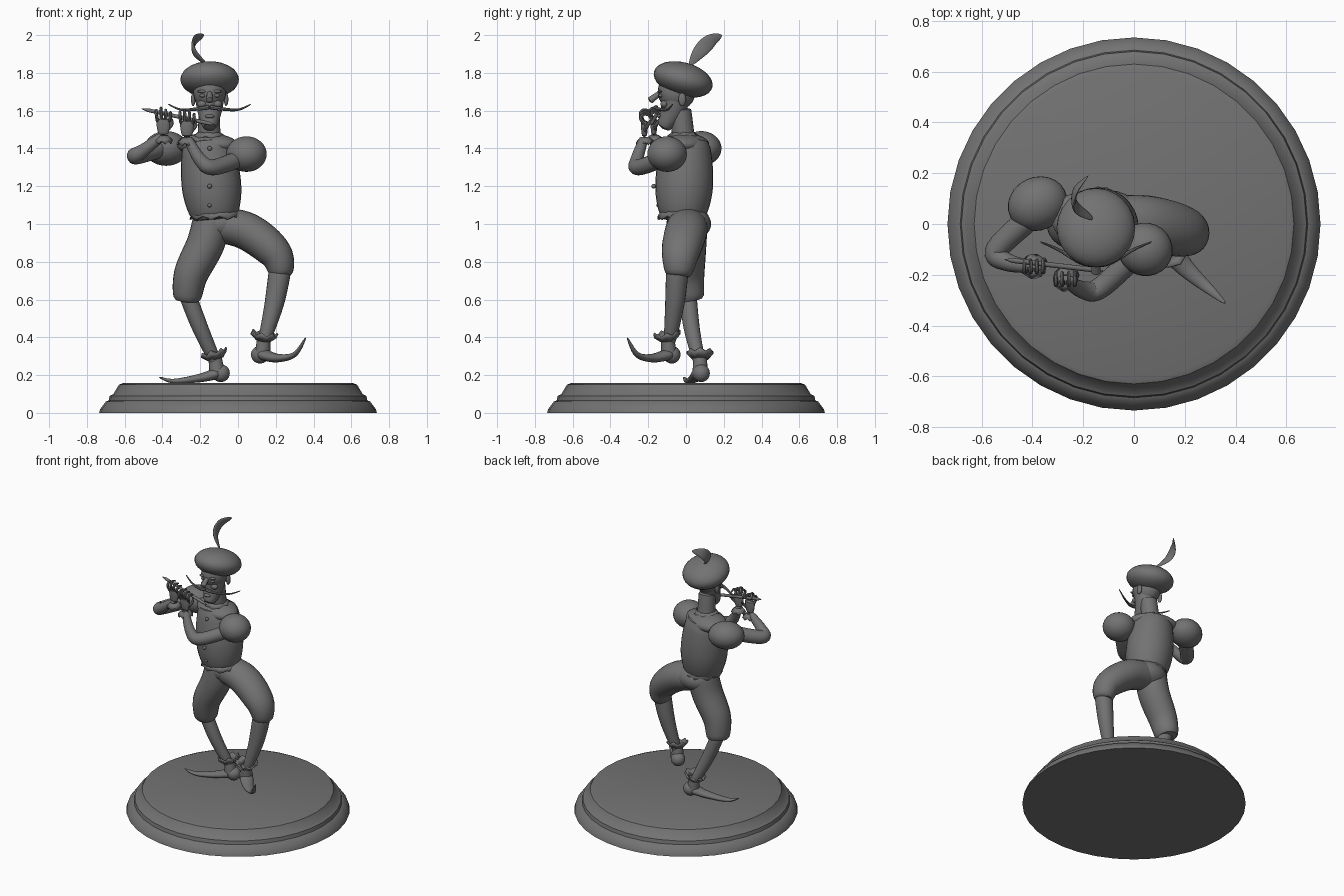
import bpy, bmesh, math
from mathutils import Vector

cube = bpy.data.objects.get("Cube")
if cube:
    bpy.data.objects.remove(cube)

SIDE, BACK, UP = Vector((1, 0, 0)), Vector((0, 1, 0)), Vector((0, 0, 1))
grey = bpy.data.materials.new("stone_grey")
grey.use_nodes = True
tone = (.17, .17, .17, 1)
grey.diffuse_color = tone
grey.node_tree.nodes["Principled BSDF"].inputs["Base Color"].default_value = tone
parts = []


def finish(name, bm):
    bmesh.ops.recalc_face_normals(bm, faces=bm.faces)
    mesh = bpy.data.meshes.new(name)
    bm.to_mesh(mesh)
    bm.free()
    mesh.materials.append(grey)
    ob = bpy.data.objects.new(name, mesh)
    bpy.context.collection.objects.link(ob)
    parts.append(ob)
    return ob


def bridge(bm, low, high):
    for k in range(len(low)):
        bm.faces.new((low[k - 1], low[k], high[k], high[k - 1]))


def tube(name, rows, ref=BACK, sides=20):
    """Skin elliptical rings given as (centre, width, depth)."""
    bm, rings = bmesh.new(), []
    last = len(rows) - 1
    for i, (centre, width, depth) in enumerate(rows):
        along = rows[min(i + 1, last)][0] - rows[max(i - 1, 0)][0]
        u = along.cross(ref).normalized()
        v = u.cross(along).normalized()
        angles = [math.tau * k / sides for k in range(sides)]
        rings.append([bm.verts.new(centre + u * width * math.cos(a) + v * depth * math.sin(a))
                      for a in angles])
    for low, high in zip(rings, rings[1:]):
        bridge(bm, low, high)
    bm.faces.new(rings[0])
    bm.faces.new(rings[-1])
    return finish(name, bm)


def limb(name, points, start, end, swell=0, depth=1, ref=BACK, sides=20):
    """Tapered, rounded tube on a smooth path; swell fattens its middle."""
    p = [Vector(q) for q in points]
    p = [p[0], *p, p[-1]]
    spans, cuts, rows = len(points) - 1, 8, []
    for n in range(spans * cuts + 1):
        i = min(n // cuts, spans - 1)
        s = n / cuts - i
        a, b, c, d = p[i:i + 4]
        centre = b + s / 2 * (c - a + s * (2*a - 5*b + 4*c - d + s * (3*b - a - 3*c + d)))
        t = n / (spans * cuts)
        radius = start + (end - start) * t + swell * math.sin(math.pi * t)
        radius *= max(.1, math.sqrt(1 - (2 * t - 1) ** 16))
        rows.append((centre, radius, radius * depth))
    return tube(name, rows, ref, sides)


def ball(name, centre, size, tilt=0, turn=0):
    bm = bmesh.new()
    bmesh.ops.create_uvsphere(bm, u_segments=24, v_segments=16, radius=1)
    ob = finish(name, bm)
    ob.location, ob.scale, ob.rotation_euler = centre, size, (tilt, 0, turn)
    return ob


def frill(name, centre, axis, inner, outer, height, teeth=7):
    """Flared band with a pointed edge."""
    centre, axis = Vector(centre), Vector(axis).normalized()
    u = axis.cross(BACK).normalized()
    v = axis.cross(u)
    bm, low, high = bmesh.new(), [], []
    for k in range(teeth * 2):
        a = math.pi * k / teeth
        spoke = u * math.cos(a) + v * math.sin(a)
        reach = height if k % 2 else height * .6
        low.append(bm.verts.new(centre + spoke * inner))
        high.append(bm.verts.new(centre + spoke * outer + axis * reach))
    bridge(bm, low, high)
    finish(name, bm).modifiers.new("thickness", "SOLIDIFY").thickness = .01


# Round stepped plinth
profile = [(0, .735), (.02, .73), (.06, .7), (.065, .685), (.09, .68), (.1, .66), (.15, .63), (.157, .61)]
tube("plinth", [(UP * z, radius, radius) for z, radius in profile], sides=36)

# Torso, with the chest turned to one side
limb("torso", [(-.12, -.02, 1.01), (-.14, -.01, 1.2), (-.165, 0, 1.46)], start=.105, end=.12,
     swell=.045, depth=.97, sides=28)
ball("shoulders", (-.165, 0, 1.42), (.17, .115, .06), turn=-.35)
limb("neck", [(-.155, -.01, 1.42), (-.15, -.03, 1.62)], start=.062, end=.055)
frill("collar", (-.155, -.015, 1.49), -UP, inner=.055, outer=.085, height=.035)
frill("jacket_hem", (-.12, -.015, 1.07), -UP, inner=.12, outer=.137, height=.045, teeth=9)
for row in range(4):
    bulge = .03 * math.sin(math.pi * row / 3)
    ball("button", (-.15, -.145 - bulge, 1.1 + row / 10), Vector((.012, .012, .012)))

# Head and face
face = Vector((-.15, -.05, 1.68))
ball("skull", face + UP * .02, (.087, .1, .1))
limb("jaw", [face + UP * .04, face - UP * .08 - BACK * .02, face - UP * .175 - BACK * .075],
     start=.085, end=.03, swell=.008, sides=24)
limb("nose", [face - BACK * .08 + UP * .02, face - BACK * .145 - UP * .03], start=.012, end=.02, ref=SIDE)
ball("lower_lip", face - BACK * .09 - UP * .11, (.025, .014, .01))
for s in (-1, 1):
    ball("ear", face + SIDE * s * .087 + BACK * .03 - UP * .02, (.012, .02, .035))
    ball("eye", face + SIDE * s * .036 - BACK * .083, (.018, .012, .01))
    ball("brow", face + SIDE * s * .038 - BACK * .087 + UP * .022, (.026, .012, .008))
    ball("cheek", face + SIDE * s * .04 - BACK * .065 - UP * .045, (.025, .02, .02))
    limb("moustache", [face + SIDE * s * out - BACK * front - UP * drop for out, front, drop in
                       [(0, .11, .06), (.06, .1, .07), (.15, .05, .075), (.22, .02, .045)]],
         start=.013, end=.003, ref=UP, sides=8)

# Tilted beret and feather
ball("beret", face + BACK * .035 + UP * .085, (.155, .16, .09), tilt=-.27)
limb("feather", [(-.16, .02, 1.84), (-.23, .07, 1.91), (-.23, .13, 1.97), (-.18, .19, 2)],
     start=.006, end=.005, swell=.034, depth=.25, ref=SIDE)

# Puffed sleeves and arms
ball("right_sleeve", (-.38, .08, 1.4), (.12, .105, .092), turn=.45)
ball("left_sleeve", (.045, -.1, 1.37), (.108, .105, .094), turn=-.4)
wrists = {"right": Vector((-.395, -.17, 1.47)), "left": Vector((-.27, -.22, 1.46))}
limb("right_arm", [(-.38, .05, 1.41), (-.54, -.1, 1.36), (-.5, -.15, 1.39), wrists["right"]],
     start=.05, end=.022, swell=.005, ref=UP)
limb("left_arm", [(.02, -.11, 1.35), (-.13, -.25, 1.3), (-.2, -.26, 1.34), wrists["left"]],
     start=.045, end=.022, swell=.006, ref=UP)
limb("flute", [(-.51, -.14, 1.61), (-.12, -.185, 1.525)], start=.01, end=.01, sides=12)

# Hands with fingers over the flute
for name, wrist in wrists.items():
    frill(name + "_wrist_cuff", wrist, BACK * .1 - UP, inner=.025, outer=.05, height=.04)
    limb(name + "_palm", [wrist, wrist + UP * .09], start=.02, end=.034, swell=.008, depth=.5)
    for i in range(4):
        spread = SIDE * (i - 1.5)
        tip = wrist + UP * (.145 - .012 * abs(i - 1)) + spread * .025
        limb(name + "_finger", [wrist + UP * .07 + spread * .02, tip - UP * .02 - BACK * .02,
                                tip, tip + BACK * .035 - UP * .01],
             start=.01, end=.006, ref=SIDE, sides=8)
    limb(name + "_thumb", [wrist + UP * .03 + SIDE * .02, wrist + UP * .06 + SIDE * .045 + BACK * .015,
                           wrist + UP * .09 + SIDE * .04 + BACK * .035],
         start=.012, end=.007, ref=SIDE, sides=8)

# Breeches
ball("seat", (-.1, .015, 1), (.135, .118, .09))
limb("right_breeches", [(-.13, .01, 1.06), (-.17, 0, .9), (-.25, 0, .73), (-.27, .02, .585)],
     start=.1, end=.07, swell=.012, depth=1.08, sides=24)
limb("left_breeches", [(-.12, .01, 1), (.05, 0, .96), (.2, -.03, .84), (.23, -.04, .715)],
     start=.09, end=.055, swell=.025, depth=1.12, sides=24)

# Stockinged shins and long curled shoes with pointed cuffs
ankles = {"right": Vector((-.11, .075, .25)), "left": Vector((.13, -.09, .35))}
limb("right_shin", [(-.27, .01, .63), (-.2, .03, .45), ankles["right"]], start=.045, end=.028, swell=.006)
limb("left_shin", [(.225, -.045, .77), (.19, -.06, .57), ankles["left"]], start=.06, end=.025, swell=.008)
toes = {"right": [(-.2, .05, .185), (-.34, .01, .168), (-.42, -.012, .19)],
        "left": [(.21, -.18, .29), (.3, -.26, .31), (.36, -.312, .4)]}
for name, ankle in ankles.items():
    heel = ankle - UP * .04
    limb(name + "_shoe", [heel, *toes[name]], start=.05, end=.004, depth=.65, ref=UP)
    away = (heel - Vector(toes[name][0])).normalized()
    ball(name + "_heel", heel + away * .02 - UP * .005, (.048, .046, .047))
    lean = UP - away * .2 if name == "left" else UP + SIDE * -.25
    limb(name + "_ankle", [heel, ankle + lean * .05], start=.042, end=.034)
    frill(name + "_shoe_cuff", ankle + lean * .04, lean, inner=.034, outer=.066, height=.045)

# Soft shading with kept edges
bpy.ops.object.select_all(action="DESELECT")
for ob in parts:
    ob.select_set(True)
bpy.context.view_layer.objects.active = parts[0]
bpy.ops.object.shade_smooth_by_angle(angle=math.radians(35))
